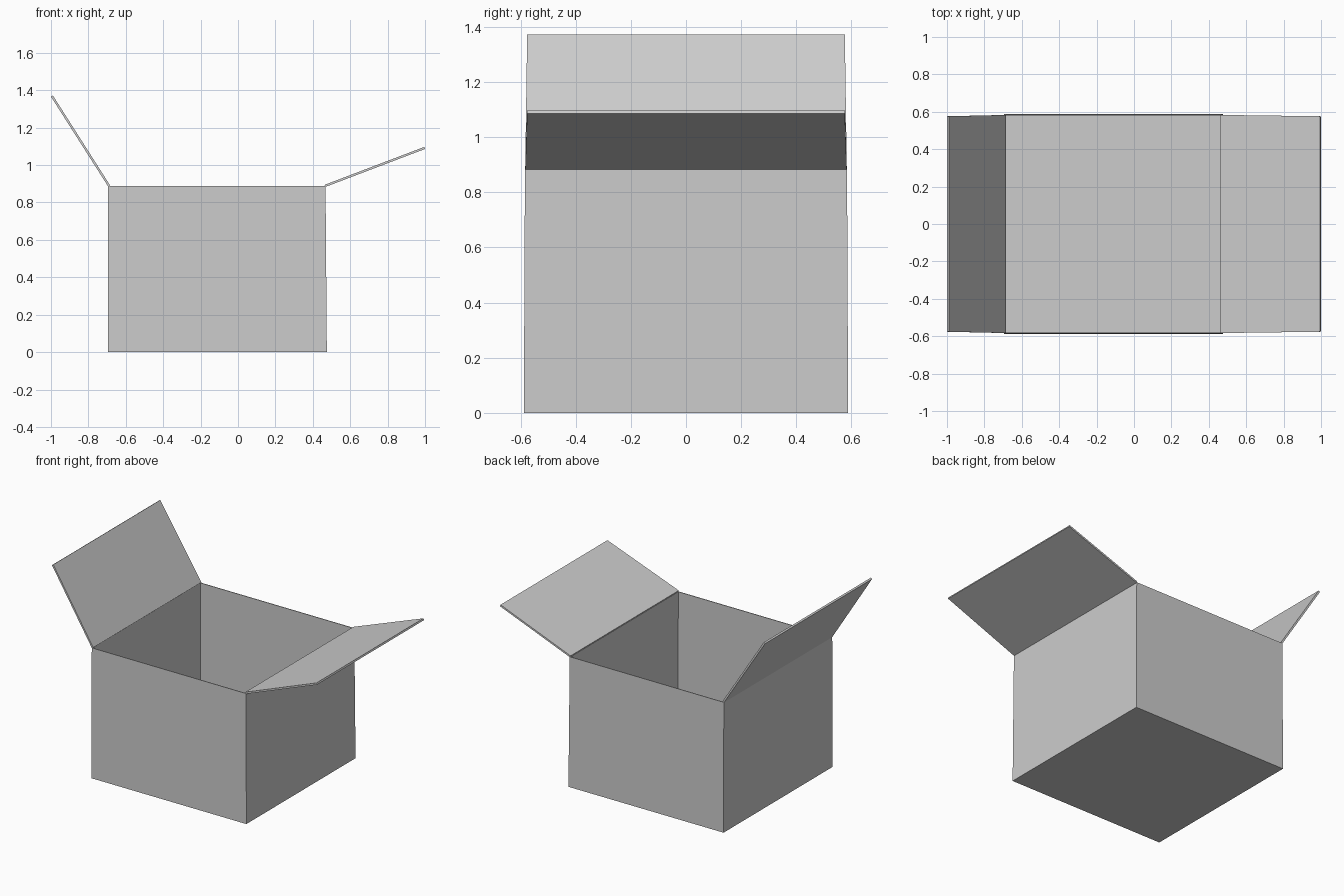
import bpy

if "Cube" in bpy.data.objects:
    bpy.data.objects.remove(bpy.data.objects["Cube"], do_unlink=True)

# Plain card colour
GREY = (0.604, 0.604, 0.604, 1)
card = bpy.data.materials.new("card_grey")
card.use_nodes = True
card.diffuse_color = GREY
card.node_tree.nodes["Principled BSDF"].inputs["Base Color"].default_value = GREY


def sheet(name, verts, faces, thickness, offset):
    """Thin card made from a surface thickened to one side."""
    mesh = bpy.data.meshes.new(name)
    mesh.from_pydata(verts, [], faces)
    mesh.materials.append(card)
    obj = bpy.data.objects.new(name, mesh)
    bpy.context.collection.objects.link(obj)
    mod = obj.modifiers.new("Thickness", "SOLIDIFY")
    mod.thickness = thickness
    mod.offset = offset
    mod.use_even_offset = True


def ring(x0, x1, y, z):
    return [(x0, -y, z), (x1, -y, z), (x1, y, z), (x0, y, z)]


# Open box, tapering very slightly towards the rim
walls = [(i, (i + 1) % 4, (i + 1) % 4 + 4, i + 4) for i in range(4)]
sheet("box_body",
      ring(-0.695, 0.475, 0.588, 0.0) + ring(-0.694, 0.468, 0.584, 0.887),
      [(3, 2, 1, 0)] + walls, 0.005, -1)


# Side flaps, thickened towards their inner side and covering the rim
def flap(name, hinge, tip, face):
    verts = [(hinge[0], -0.583, hinge[1]), (hinge[0], 0.583, hinge[1]),
             (tip[0], 0.576, tip[1]), (tip[0], -0.576, tip[1])]
    sheet(name, verts, [face], 0.012, 1)


flap("right_flap", (-0.694, 0.885), (-1.0, 1.366), (0, 1, 2, 3))
flap("left_flap", (0.467, 0.883), (1.0, 1.086), (3, 2, 1, 0))
